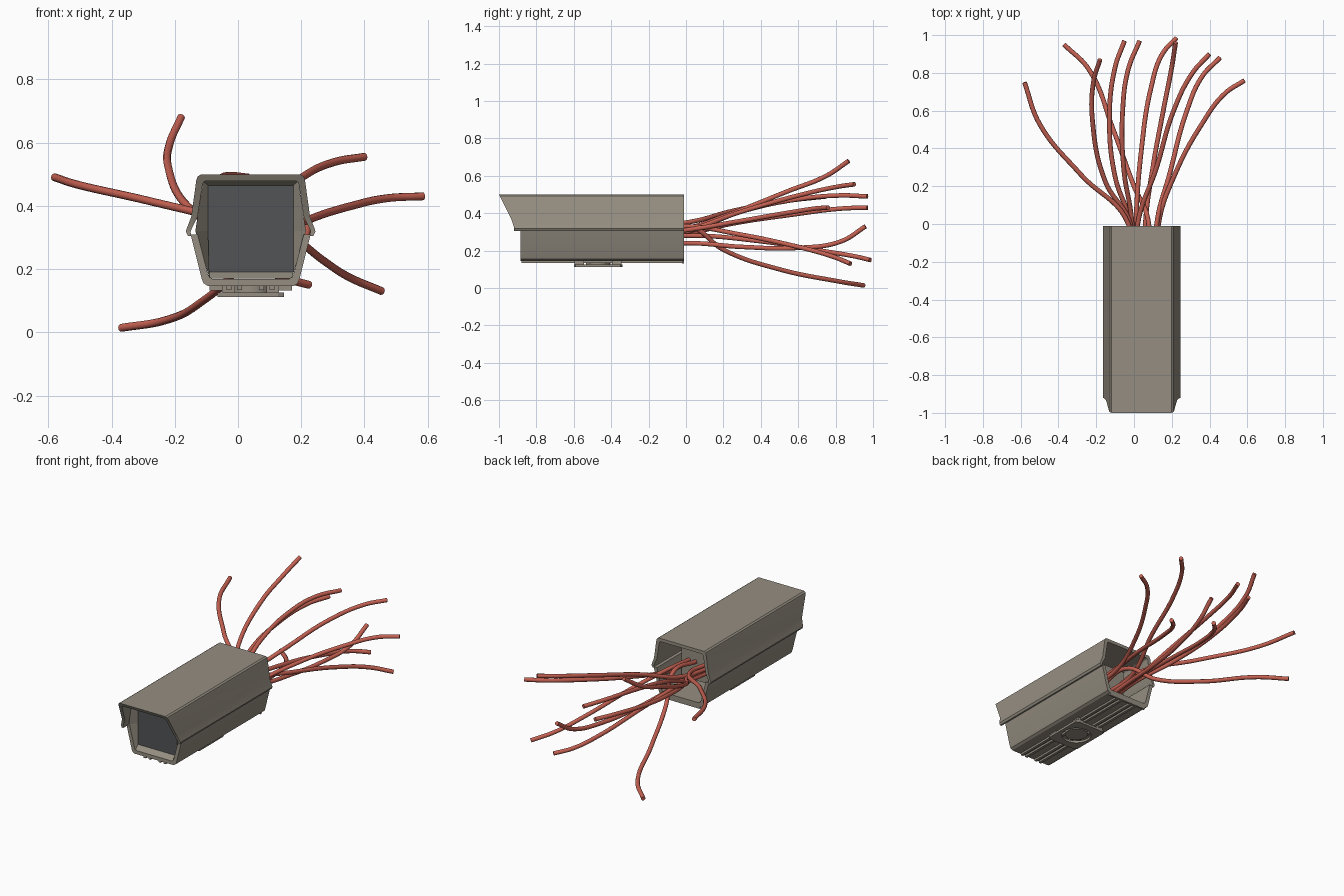
import bpy, bmesh, math

if "Cube" in bpy.data.objects:
    bpy.data.objects.remove(bpy.data.objects["Cube"])

CX = 0.04   # housing centre line


def material(name, rgb):
    m = bpy.data.materials.new(name)
    m.diffuse_color = (*rgb, 1)
    m.use_nodes = True
    m.node_tree.nodes["Principled BSDF"].inputs["Base Color"].default_value = m.diffuse_color
    return m


BODY = material("taupe_metal", (0.30, 0.27, 0.22))
DARK = material("dark_glass", (0.085, 0.087, 0.09))
RED = material("red_cable", (0.56, 0.12, 0.085))


def finish(bm, name, mat, smooth=None):
    bmesh.ops.recalc_face_normals(bm, faces=bm.faces)
    me = bpy.data.meshes.new(name)
    bm.to_mesh(me)
    bm.free()
    ob = bpy.data.objects.new(name, me)
    bpy.context.collection.objects.link(ob)
    me.materials.append(mat)
    if smooth:
        bpy.ops.object.select_all(action='DESELECT')
        ob.select_set(True)
        bpy.context.view_layer.objects.active = ob
        bpy.ops.object.shade_smooth_by_angle(angle=math.radians(smooth))
    return ob


def box(name, x0, x1, y0, y1, z0, z1, mat=BODY):
    bm = bmesh.new()
    bmesh.ops.create_cube(bm, size=1)
    for v in bm.verts:
        v.co = ((x0 + x1) / 2 + v.co.x * (x1 - x0),
                (y0 + y1) / 2 + v.co.y * (y1 - y0),
                (z0 + z1) / 2 + v.co.z * (z1 - z0))
    return finish(bm, name, mat)


def shell(name, half, inner, front, back):
    """Thick mirrored channel: outer and inner half profiles run along y."""
    def full(h):
        return [(CX - x, z) for x, z in h] + [(CX + x, z) for x, z in reversed(h)]
    loop = full(half) + full(inner)[::-1]
    bm = bmesh.new()
    f = [bm.verts.new((x, front(z), z)) for x, z in loop]
    b = [bm.verts.new((x, back, z)) for x, z in loop]
    n = len(loop)
    for i in range(n):
        j = (i + 1) % n
        bm.faces.new((f[i], f[j], b[j], b[i]))
    for i in range(n // 2 - 1):
        for r in (f, b):
            bm.faces.new((r[i], r[i + 1], r[n - 2 - i], r[n - 1 - i]))
    return finish(bm, name, BODY, 30)


# upper hood with raked front edge and flared skirt
hood_outer = [(0.198, 0.305), (0.205, 0.318), (0.203, 0.326), (0.188, 0.365),
              (0.172, 0.480), (0.168, 0.492), (0.158, 0.499)]
hood_inner = [(0.188, 0.305), (0.190, 0.318), (0.187, 0.326), (0.168, 0.365),
              (0.152, 0.468), (0.149, 0.475), (0.143, 0.479)]
shell("upper_hood", hood_outer, hood_inner,
      lambda z: -0.92 - 0.08 * max(0, z - 0.34) / 0.16, -0.01)

# lower tray
tray_outer = [(0.190, 0.31), (0.155, 0.170), (0.149, 0.155), (0.135, 0.146)]
tray_inner = [(0.168, 0.31), (0.135, 0.182), (0.130, 0.174), (0.120, 0.168)]
shell("lower_tray", tray_outer, tray_inner, lambda z: -0.885, -0.01)

# camera block inside, with dark window
wx0, wx1, wz0, wz1 = -0.095, 0.175, 0.19, 0.465
box("camera_block", wx0 + 0.005, wx1 - 0.005, -0.84, -0.20, wz0 + 0.005, wz1 - 0.005)
box("front_window", wx0, wx1, -0.85, -0.835, wz0, wz1, DARK)

# sloped bezel from the housing wall to the window
bm = bmesh.new()
outer = [(-0.15, 0.478), (0.15, 0.478), (0.175, 0.32), (0.13, 0.17), (-0.13, 0.17), (-0.175, 0.32)]
zm = 0.32
inner = [(wx0, wz1), (wx1, wz1), (wx1, zm), (wx1, wz0), (wx0, wz0), (wx0, zm)]
o = [bm.verts.new((CX + x, -0.885, z)) for x, z in outer]
i_ = [bm.verts.new((x, -0.85, z)) for x, z in inner]
for k in range(6):
    j = (k + 1) % 6
    bm.faces.new((o[k], o[j], i_[j], i_[k]))
finish(bm, "front_bezel", BODY)

# underside rails
for k, x in enumerate((-0.068, -0.035, 0.035, 0.068)):
    box(f"bottom_rail_{k}", CX + x - 0.008, CX + x + 0.008, -0.88, -0.02, 0.134, 0.150)
box("rear_lip", CX - 0.13, CX + 0.13, -0.022, -0.01, 0.132, 0.150)

# mounting plate with round opening, feet and hub
bm = bmesh.new()
N = 48
hw, y0, y1, cy = 0.105, -0.60, -0.34, -0.47
rings = []
for z in (0.112, 0.126):
    outr, innr = [], []
    for k in range(N):
        a = 2 * math.pi * (k + 0.5) / N
        c, s = math.cos(a), math.sin(a)
        t = min(hw / abs(c), 0.13 / abs(s))
        outr.append(bm.verts.new((CX + c * t, cy + s * t, z)))
        innr.append(bm.verts.new((CX + c * 0.085, cy + s * 0.085, z)))
    rings += [outr, innr]
lo, li, uo, ui = rings
for a, b in ((lo, li), (uo, ui), (lo, uo), (li, ui)):
    for k in range(N):
        j = (k + 1) % N
        bm.faces.new((a[k], a[j], b[j], b[k]))
finish(bm, "mount_plate", BODY)
bm = bmesh.new()
bmesh.ops.create_cone(bm, cap_ends=True, segments=N, radius1=0.065, radius2=0.065, depth=0.03)
bmesh.ops.translate(bm, verts=bm.verts, vec=(CX, cy, 0.134))
finish(bm, "mount_hub", BODY, 30)
for sx in (-1, 1):
    for yy in (y0 + 0.03, y1 - 0.03):
        x = CX + sx * 0.07
        box("mount_foot", x - 0.02, x + 0.02, yy - 0.025, yy + 0.025, 0.122, 0.15)

# loose cables fanning out of the open rear
cables = [
    [(-.03, 0, .35), (-.28, .26, .415), (-.50, .53, .465), (-.58, .75, .49)],
    [(.075, .02, .33), (0, .20, .205), (-.11, .50, .10), (-.24, .82, .035), (-.37, .95, .014)],
    [(-.02, 0, .32), (-.15, .22, .39), (-.22, .55, .52), (-.215, .75, .60), (-.18, .87, .68)],
    [(-.02, 0, .29), (-.10, .25, .345), (-.13, .55, .39), (-.10, .83, .425), (-.05, .97, .43)],
    [(-.01, 0, .30), (-.055, .30, .41), (-.06, .60, .475), (-.03, .82, .495), (.03, .97, .49)],
    [(.01, 0, .28), (.04, .40, .25), (.09, .72, .20), (.15, .90, .17), (.225, .985, .15)],
    [(.06, 0, .24), (.10, .30, .22), (.155, .60, .215), (.20, .83, .25), (.22, .96, .33)],
    [(.02, 0, .31), (.12, .30, .41), (.21, .60, .495), (.31, .80, .54), (.40, .90, .555)],
    [(.12, 0, .33), (.19, .27, .29), (.28, .60, .22), (.36, .78, .17), (.455, .88, .13)],
    [(.13, 0, .31), (.22, .27, .355), (.36, .53, .40), (.48, .69, .425), (.585, .76, .43)],
]
for k, pts in enumerate(cables):
    x, y, z = pts[0]
    pts = [(x, -0.205, z - 0.02)] + pts
    cu = bpy.data.curves.new(f"cable_{k}", 'CURVE')
    cu.dimensions = '3D'
    cu.bevel_depth = 0.0125
    cu.bevel_resolution = 3
    cu.resolution_u = 10
    cu.use_fill_caps = True
    sp = cu.splines.new('BEZIER')
    sp.bezier_points.add(len(pts) - 1)
    for bp, p in zip(sp.bezier_points, pts):
        bp.co = p
        bp.handle_left_type = bp.handle_right_type = 'AUTO'
    cu.materials.append(RED)
    bpy.context.collection.objects.link(bpy.data.objects.new(f"cable_{k}", cu))
